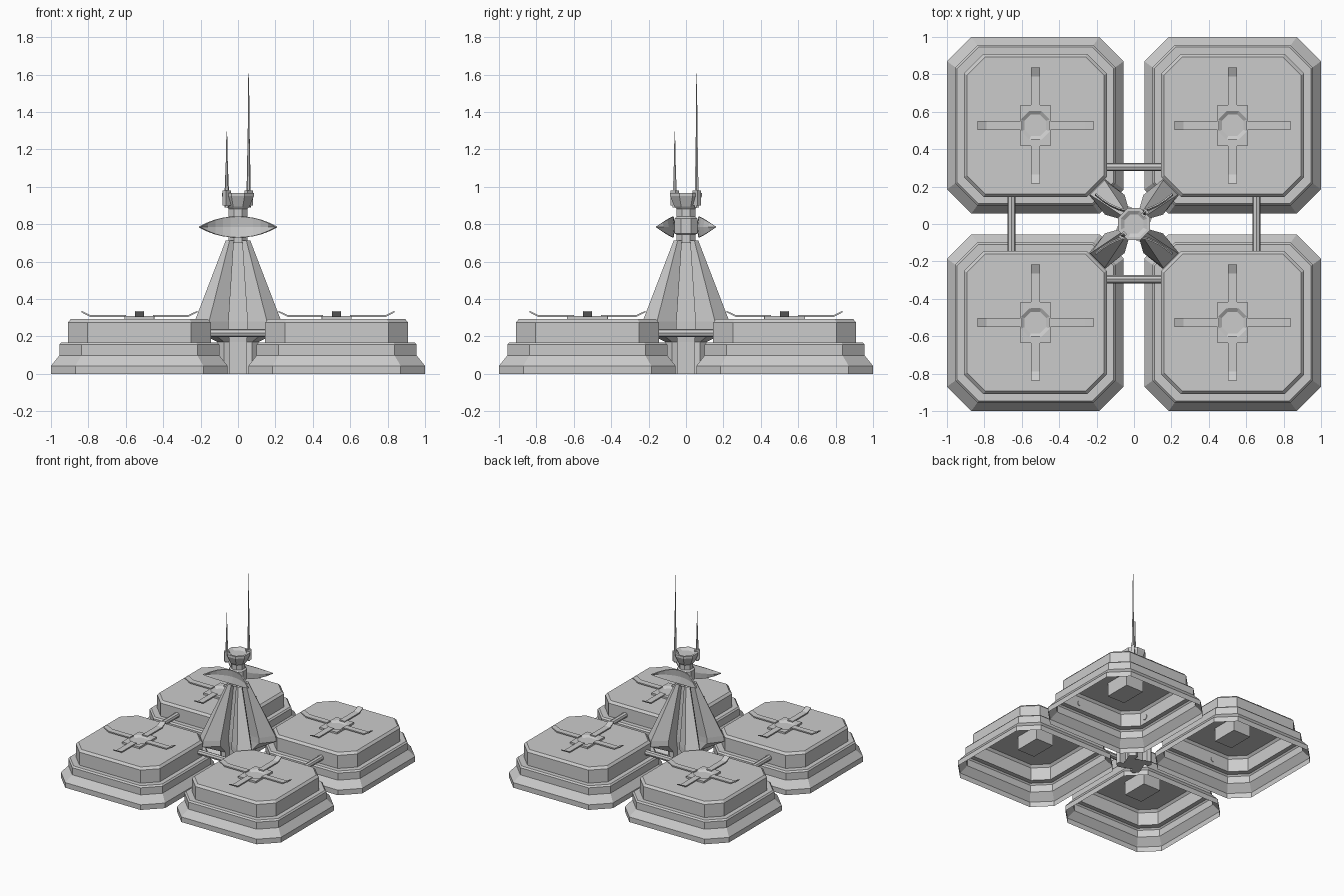
import bpy, bmesh
from math import pi, cos, sin, atan2
from mathutils import Matrix, Vector

if "Cube" in bpy.data.objects:
    bpy.data.objects.remove(bpy.data.objects["Cube"])


def make_object(name, bm, loc=(0, 0, 0)):
    bmesh.ops.recalc_face_normals(bm, faces=bm.faces[:])
    me = bpy.data.meshes.new(name)
    bm.to_mesh(me)
    bm.free()
    ob = bpy.data.objects.new(name, me)
    ob.location = loc
    bpy.context.collection.objects.link(ob)
    return ob


def loft(bm, rings, cap_start=True, cap_end=True):
    """Skin a list of closed rings that share a point count."""
    rows = [[bm.verts.new(p) for p in r] for r in rings]
    n = len(rows[0])
    for a, b in zip(rows, rows[1:]):
        for i in range(n):
            j = (i + 1) % n
            bm.faces.new((a[i], a[j], b[j], b[i]))
    if cap_start:
        bm.faces.new(rows[0][::-1])
    if cap_end:
        bm.faces.new(rows[-1])


def cut_rect(hx, hy, c, z):
    """Rectangle with cut corners, eight points."""
    return [(hx, -hy + c, z), (hx, hy - c, z), (hx - c, hy, z), (-hx + c, hy, z),
            (-hx, hy - c, z), (-hx, -hy + c, z), (-hx + c, -hy, z), (hx - c, -hy, z)]


def octagon(r, z):
    return cut_rect(r, r, r * 0.586, z)


def star(quad, z):
    """Four-legged section from the points of one quadrant."""
    pts = []
    for k in range(4):
        m = Matrix.Rotation(k * pi / 2, 3, 'Z')
        pts += [m @ Vector((x, y, z)) for x, y in quad]
    return pts


def legs(tip_a, tip_b, inset, w, z):
    return star([(inset, w), (tip_a, tip_b), (tip_b, tip_a), (w, inset)], z)


# Landing pads: stepped hollow shell, centre block and cross of arms
PAD = 0.5275
PROFILE = [(0.4725, 0.0, 0.13), (0.4725, 0.042, 0.13), (0.428, 0.098, 0.118),
           (0.428, 0.156, 0.118), (0.418, 0.168, 0.114), (0.382, 0.168, 0.105),
           (0.382, 0.275, 0.105), (0.366, 0.293, 0.098)]
ARM = [(0.072, 0.304), (0.262, 0.304), (0.31, 0.329),
       (0.31, 0.337), (0.262, 0.314), (0.072, 0.314)]
for sx in (-1, 1):
    for sy in (-1, 1):
        loc = (sx * PAD, sy * PAD, 0)
        bm = bmesh.new()
        loft(bm, [cut_rect(h, h, c, z) for h, z, c in PROFILE], cap_start=False)
        make_object("pad_shell", bm, loc)

        bm = bmesh.new()
        loft(bm, [cut_rect(0.08, 0.11, 0.001, 0.18), cut_rect(0.08, 0.11, 0.001, 0.308),
                  octagon(0.077, 0.308), octagon(0.058, 0.295)])
        make_object("pad_centre_block", bm, loc)

        bm = bmesh.new()
        for k in range(4):
            m = Matrix.Rotation(k * pi / 2, 3, 'Z')
            loft(bm, [[m @ Vector((u, s * 0.024, z)) for u, z in ARM] for s in (-1, 1)])
        make_object("pad_cross_arms", bm, loc)

# Pipes joining neighbouring pads
for x, y, along_x in ((0, 0.305, 1), (0, -0.295, 1), (0.655, 0, 0), (-0.655, 0, 0)):
    bm = bmesh.new()
    rot = Matrix.Rotation(pi / 2, 4, 'Y' if along_x else 'X')
    bmesh.ops.create_cone(bm, cap_ends=True, segments=8, radius1=0.022,
                          radius2=0.022, depth=0.3, matrix=rot)
    make_object("link_pipe", bm, (x, y, 0.218))

# Tower: core column, flared rim, four tapering legs
bm = bmesh.new()
loft(bm, [legs(0.075, 0.11, 0.045, 0.1, 0.0)[::-1],
          legs(0.075, 0.11, 0.045, 0.1, 0.17)[::-1],
          legs(0.155, 0.24, 0.05, 0.155, 0.235)[::-1],
          legs(0.155, 0.232, 0.05, 0.155, 0.28)[::-1],
          legs(0.045, 0.066, 0.022, 0.056, 0.712)[::-1]])
make_object("tower_legs", bm)

# Neck with dish holder
bm = bmesh.new()
loft(bm, [octagon(r, z) for r, z in ((0.05, 0.70), (0.05, 0.745), (0.062, 0.75),
                                     (0.062, 0.83), (0.05, 0.84), (0.05, 0.89))])
make_object("tower_neck", bm)

# Collar bowl at the top
bm = bmesh.new()
loft(bm, [octagon(r, z) for r, z in ((0.05, 0.88), (0.062, 0.895), (0.085, 0.95), (0.085, 0.968),
                                     (0.07, 0.968), (0.05, 0.955))])
make_object("top_collar", bm)

# Two curved leaf-shaped dishes, front and back
N = 10
for side, name in ((-1, "front_dish"), (1, "back_dish")):
    bm = bmesh.new()
    cols = []
    for i in range(N + 1):
        t = -1 + 2 * i / N
        h = 0.055 * (1 - abs(t) ** 2.2) + 0.001
        y = side * (0.062 + 0.092 * t * t)
        cols.append([bm.verts.new((0.205 * t, y + side * d, 0.785 + k * h))
                     for k, d in ((-1, 0.008), (0, 0), (1, 0.008))])
    for a, b in zip(cols, cols[1:]):
        for k in range(2):
            bm.faces.new((a[k], b[k], b[k + 1], a[k + 1]))
    ob = make_object(name, bm)
    sol = ob.modifiers.new("thickness", 'SOLIDIFY')
    sol.thickness = 0.008
    sol.offset = 0

# Antennas with clamp blocks
for p, top, name in ((0.057, 1.605, "tall_antenna"), (-0.06, 1.295, "short_antenna")):
    bm = bmesh.new()
    loft(bm, [[(r * cos(k * pi / 3), r * sin(k * pi / 3), z) for k in range(6)]
              for r, z in ((0.013, 0.89), (0.011, 0.99), (0.005, 0.99 + (top - 0.99) * 0.5),
                           (0.002, top))])
    make_object(name, bm, (p, p, 0))
    bm = bmesh.new()
    m = Matrix.Translation((p, p, 0.94)) @ Matrix.Rotation(pi / 4, 4, 'Z') \
        @ Matrix.Diagonal((0.04, 0.026, 0.08, 1))
    bmesh.ops.create_cube(bm, size=1, matrix=m)
    make_object(name + "_clamp", bm)
